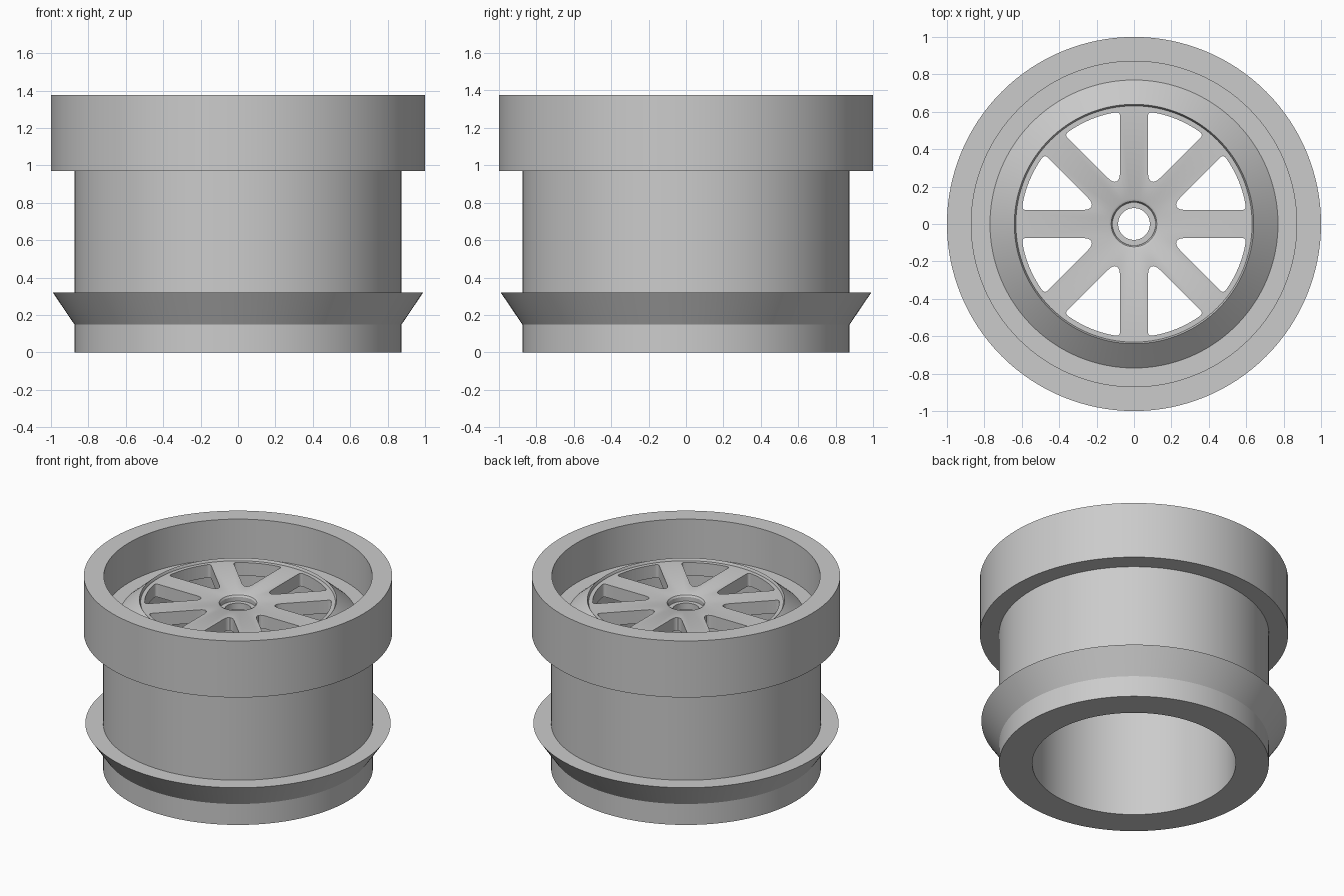
import bpy, bmesh
from math import sin, cos, asin, pi, tau, radians
from mathutils import Vector, Matrix

old = bpy.data.objects.get("Cube")
if old:
    bpy.data.objects.remove(old, do_unlink=True)

SEGMENTS = 128
SPOKES = 8
HALF_WIDTH = 0.075   # half the width of a spoke
WINDOW_R = 0.605     # outer radius of the openings

grey = bpy.data.materials.new("plain_grey")
grey.use_nodes = True
colour = (0.6, 0.6, 0.6, 1)
grey.diffuse_color = colour
grey.node_tree.nodes["Principled BSDF"].inputs["Base Color"].default_value = colour


def make_object(name, bm):
    bmesh.ops.recalc_face_normals(bm, faces=bm.faces)
    mesh = bpy.data.meshes.new(name)
    bm.to_mesh(mesh)
    bm.free()
    mesh.materials.append(grey)
    obj = bpy.data.objects.new(name, mesh)
    bpy.context.collection.objects.link(obj)
    return obj


def activate(obj):
    bpy.ops.object.select_all(action='DESELECT')
    obj.select_set(True)
    bpy.context.view_layer.objects.active = obj


def revolve(name, profile):
    """Turn a closed (radius, height) outline around the z axis."""
    bm = bmesh.new()
    verts = [bm.verts.new((r, 0, z)) for r, z in profile]
    edges = [bm.edges.new((verts[i - 1], verts[i])) for i in range(len(verts))]
    bmesh.ops.spin(bm, geom=verts + edges, cent=(0, 0, 0), axis=(0, 0, 1),
                   angle=tau, steps=SEGMENTS, use_duplicate=False)
    bmesh.ops.remove_doubles(bm, verts=bm.verts, dist=1e-4)
    return make_object(name, bm)


def window_cutter():
    """Wedge-shaped prisms with rounded corners, one between each two spokes."""
    bm = bmesh.new()
    half = pi / SPOKES
    apex = HALF_WIDTH / sin(half)
    spread = half - asin(HALF_WIDTH / WINDOW_R)
    steps = 10
    outline = [(apex, 0)]
    for i in range(steps + 1):
        a = spread * (2 * i / steps - 1)
        outline.append((WINDOW_R * cos(a), WINDOW_R * sin(a)))
    face = bm.faces.new([bm.verts.new((x, y, 1)) for x, y in outline])
    top = bmesh.ops.extrude_face_region(bm, geom=[face])["geom"]
    bmesh.ops.translate(bm, vec=(0, 0, 0.3),
                        verts=[v for v in top if isinstance(v, bmesh.types.BMVert)])
    bmesh.ops.recalc_face_normals(bm, faces=bm.faces)
    corners = (outline[0], outline[1], outline[-1])
    for (x, y), offset in zip(corners, (0.07, 0.02, 0.02)):
        edge = [e for e in bm.edges if all(
            (v.co.xy - Vector((x, y))).length < 1e-4 for v in e.verts)]
        bmesh.ops.bevel(bm, geom=edge, offset=offset, offset_type='OFFSET' if offset < 0.05 else 'WIDTH',
                        segments=6, profile=0.5, affect='EDGES')
    first = bm.verts[:] + bm.edges[:] + bm.faces[:]
    bmesh.ops.rotate(bm, verts=bm.verts, cent=(0, 0, 0),
                     matrix=Matrix.Rotation(half, 3, 'Z'))
    for i in range(1, SPOKES):
        copy = bmesh.ops.duplicate(bm, geom=first)["geom"]
        bmesh.ops.rotate(bm, cent=(0, 0, 0), matrix=Matrix.Rotation(i * tau / SPOKES, 3, 'Z'),
                         verts=[v for v in copy if isinstance(v, bmesh.types.BMVert)])
    return make_object("window_cutter", bm)


# Barrel with lower flange, wide upper rim, ledge and raised inner cone
barrel = revolve("wheel_barrel", [
    (0.66, 0), (0.875, 0), (0.875, 0.15), (0.99, 0.32), (0.875, 0.32),
    (0.875, 0.97), (1, 0.97), (1, 1.375), (0.87, 1.375), (0.87, 1.09),
    (0.77, 1.09), (0.64, 1.205), (0.63, 1.185), (0.63, 1.09), (0.66, 1.09)])

# Spoked disc with a rounded, counterbored hub hole
disc = revolve("spoke_disc", [
    (0.645, 1.095), (0.645, 1.188), (0.135, 1.188), (0.122, 1.182),
    (0.115, 1.17), (0.115, 1.14), (0.085, 1.14), (0.085, 1.095)])

# Cut the openings between the spokes
cutter = window_cutter()
cutter.hide_render = True
cut = disc.modifiers.new("windows", 'BOOLEAN')
cut.operation = 'DIFFERENCE'
cut.solver = 'EXACT'
cut.object = cutter
activate(disc)
bpy.ops.object.modifier_apply(modifier=cut.name)
bpy.data.objects.remove(cutter, do_unlink=True)

for part in (barrel, disc):
    activate(part)
    bpy.ops.object.shade_smooth_by_angle(angle=radians(30))
